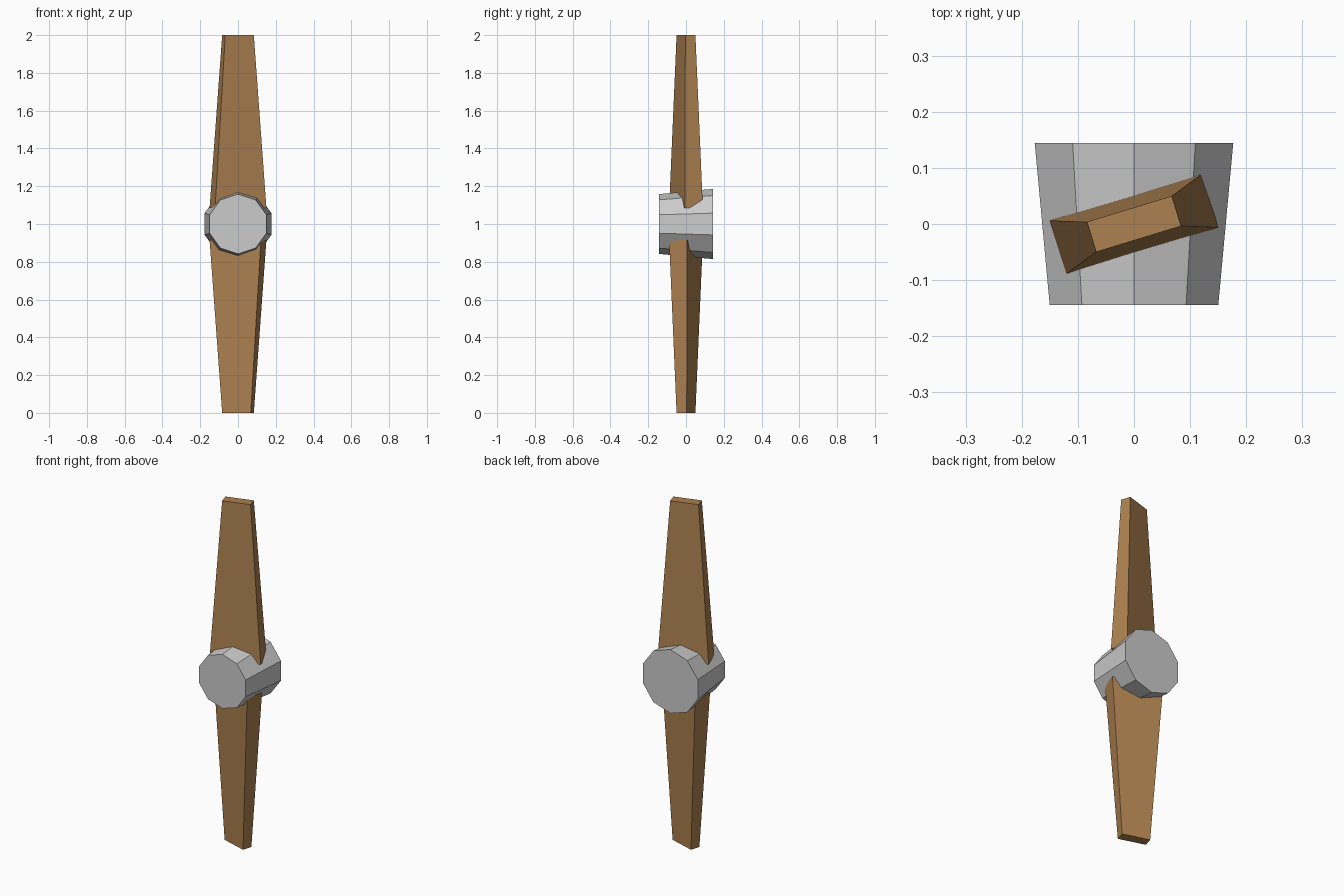
import bpy, bmesh, math
from mathutils import Matrix, Vector

if "Cube" in bpy.data.objects:
    bpy.data.objects.remove(bpy.data.objects["Cube"])

wood = bpy.data.materials.new("wood")
wood.diffuse_color = (0.42, 0.22, 0.08, 1)
wood.use_nodes = True
wood.node_tree.nodes["Principled BSDF"].inputs["Base Color"].default_value = wood.diffuse_color


def make_object(name, bm, material=None):
    bmesh.ops.recalc_face_normals(bm, faces=bm.faces)
    mesh = bpy.data.meshes.new(name)
    bm.to_mesh(mesh)
    bm.free()
    if material:
        mesh.materials.append(material)
    obj = bpy.data.objects.new(name, mesh)
    bpy.context.collection.objects.link(obj)
    obj.location.z = 1.0
    return obj


def loft(rings):
    bm = bmesh.new()
    loops = [[bm.verts.new(p) for p in ring] for ring in rings]
    n = len(loops[0])
    for a, b in zip(loops, loops[1:]):
        for i in range(n):
            j = (i + 1) % n
            bm.faces.new((a[i], a[j], b[j], b[i]))
    bm.faces.new(loops[0])
    bm.faces.new(loops[-1])
    return bm


# Ten-sided hub along y, wider at the back, one corner pointing up
def decagon(radius, y):
    angles = [math.pi / 2 + i * math.tau / 10 for i in range(10)]
    return [(radius * math.cos(a), y, radius * math.sin(a)) for a in angles]


make_object("hub", loft([decagon(0.158, -0.144), decagon(0.186, 0.144)]))

# Tapered, pitched blades; the second is the first turned half way about the hub
PITCH = Matrix.Rotation(math.radians(17), 4, 'Z')


def blade_section(half_width, half_depth, z):
    corners = [(-1, -1), (1, -1), (1, 1), (-1, 1)]
    return [PITCH @ Vector((sx * half_width, sy * half_depth, z)) for sx, sy in corners]


for name, turn in (("upper_blade", 0), ("lower_blade", math.pi)):
    bm = loft([blade_section(0.142, 0.05, 0.085), blade_section(0.079, 0.028, 1.0)])
    bm.transform(Matrix.Rotation(turn, 4, 'Y'))
    make_object(name, bm, wood)
